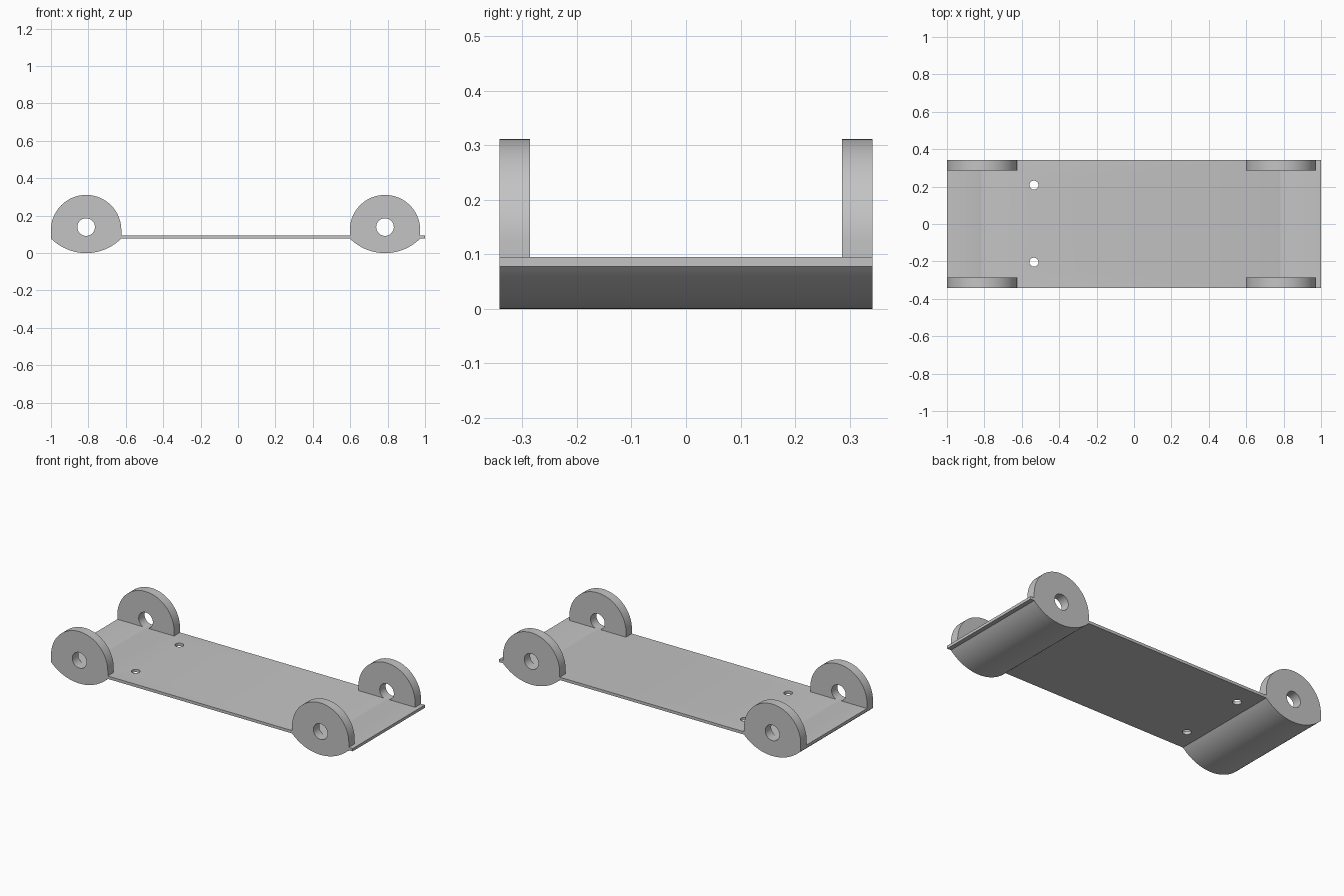
import bpy
import bmesh
import math

if "Cube" in bpy.data.objects:
    bpy.data.objects.remove(bpy.data.objects["Cube"], do_unlink=True)

HALF_W = 0.342                    # half width of the tray
Z_LOW, Z_TOP = 0.078, 0.095       # underside and top of the plate
EAR_R, EAR_Z, EAR_T = 0.188, 0.123, 0.056
BORE_R, BORE_Z = 0.047, 0.139
CENTRES = {"right": -0.812, "left": 0.786}

grey = bpy.data.materials.new("plain_grey")
grey.use_nodes = True
grey.diffuse_color = (0.55, 0.55, 0.55, 1)
grey.node_tree.nodes["Principled BSDF"].inputs["Base Color"].default_value = (0.55, 0.55, 0.55, 1)


def arc(cx, cz, r, a0, a1, n):
    """Points on an arc in the xz plane, angles in radians."""
    angles = [a0 + (a1 - a0) * i / n for i in range(n + 1)]
    return [(cx + r * math.cos(a), cz + r * math.sin(a)) for a in angles]


def extrude(name, outline, y0, y1):
    """Solid made by sweeping an xz outline from y0 to y1."""
    bm = bmesh.new()
    face = bm.faces.new([bm.verts.new((x, y0, z)) for x, z in outline])
    swept = bmesh.ops.extrude_face_region(bm, geom=[face])["geom"]
    verts = [v for v in swept if isinstance(v, bmesh.types.BMVert)]
    bmesh.ops.translate(bm, vec=(0, y1 - y0, 0), verts=verts)
    bmesh.ops.recalc_face_normals(bm, faces=bm.faces)
    mesh = bpy.data.meshes.new(name)
    bm.to_mesh(mesh)
    bm.free()
    mesh.materials.append(grey)
    obj = bpy.data.objects.new(name, mesh)
    bpy.context.collection.objects.link(obj)
    return obj


def select(obj):
    bpy.ops.object.select_all(action="DESELECT")
    obj.select_set(True)
    bpy.context.view_layer.objects.active = obj


def drill(location, radius, depth, rotation=(0, 0, 0)):
    bpy.ops.mesh.primitive_cylinder_add(vertices=48, radius=radius, depth=depth,
                                        location=location, rotation=rotation)
    cutter = bpy.context.object
    cutter.name = "hole_cutter"
    cutter.hide_render = True
    cutter.data.materials.append(grey)
    return cutter


def cut(obj, cutter):
    mod = obj.modifiers.new("hole", "BOOLEAN")
    mod.operation = "DIFFERENCE"
    mod.solver = "EXACT"
    mod.object = cutter
    select(obj)
    bpy.ops.object.modifier_apply(modifier=mod.name)


# Tray: flat plate with a rounded rocker across the underside near each end
sag = Z_LOW
rocker_r = (EAR_R ** 2 + sag ** 2) / (2 * sag)
half = math.asin(EAR_R / rocker_r)
outline = []
for cx in CENTRES.values():
    outline += arc(cx, rocker_r, rocker_r, -math.pi / 2 - half, -math.pi / 2 + half, 40)
outline += [(1, Z_LOW), (1, Z_TOP), (-1, Z_TOP)]
tray = extrude("tray", outline, -HALF_W, HALF_W)

# Four upright round ears standing at the corners
ears = []
for side, cx in CENTRES.items():
    shape = [(cx + EAR_R, Z_TOP)] + arc(cx, EAR_Z, EAR_R, 0, math.pi, 56) + [(cx - EAR_R, Z_TOP)]
    for end, y in (("front", -HALF_W), ("back", HALF_W - EAR_T)):
        ears.append((side, extrude(f"{end}_{side}_ear", shape, y, y + EAR_T)))

# Axle bores run the full width and graze the top of the plate
for side, cx in CENTRES.items():
    bore = drill((cx, 0, BORE_Z), BORE_R, 1, (math.pi / 2, 0, 0))
    for obj in [tray] + [ear for s, ear in ears if s == side]:
        cut(obj, bore)
    bpy.data.objects.remove(bore, do_unlink=True)

# Two small screw holes through the plate
for y in (-0.204, 0.208):
    hole = drill((-0.535, y, Z_TOP), 0.024, 0.2)
    cut(tray, hole)
    bpy.data.objects.remove(hole, do_unlink=True)

# Smooth curved walls, crisp edges
for obj in [tray] + [ear for s, ear in ears]:
    select(obj)
    bpy.ops.object.shade_smooth_by_angle(angle=math.radians(30))
